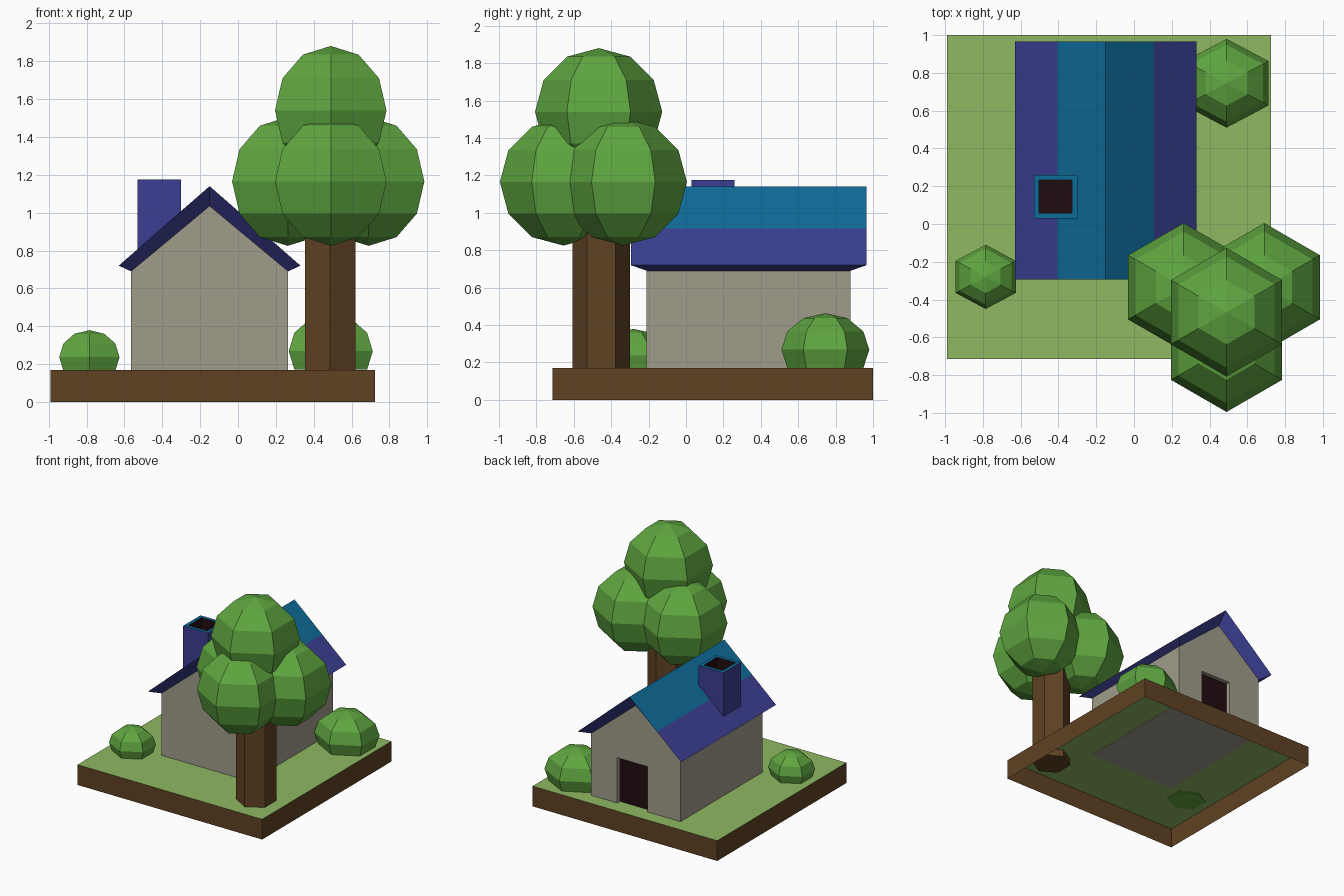
import bpy, bmesh, math

if "Cube" in bpy.data.objects:
    bpy.data.objects.remove(bpy.data.objects["Cube"])


def srgb(r, g, b):
    return tuple(((c / 255 + 0.055) / 1.055) ** 2.4 if c > 10 else c / 255 / 12.92
                 for c in (r, g, b)) + (1.0,)


def material(name, *rgb):
    m = bpy.data.materials.new(name)
    m.diffuse_color = srgb(*rgb)
    m.use_nodes = True
    m.node_tree.nodes["Principled BSDF"].inputs["Base Color"].default_value = m.diffuse_color
    return m


GRASS = material("grass_green", 143, 184, 98)
SOIL = material("brown", 96, 66, 35)
LEAF = material("leaf_green", 95, 166, 64)
WALL = material("warm_grey", 160, 156, 139)
INDIGO = material("indigo", 59, 63, 146)
TEAL = material("teal_blue", 14, 108, 154)
DARK = material("dark_maroon", 32, 12, 16)


def finish(name, bm, mats):
    bmesh.ops.recalc_face_normals(bm, faces=bm.faces)
    me = bpy.data.meshes.new(name)
    bm.to_mesh(me)
    bm.free()
    for m in mats:
        me.materials.append(m)
    ob = bpy.data.objects.new(name, me)
    bpy.context.collection.objects.link(ob)
    return ob


def box(x0, x1, y0, y1, z0, z1):
    bm = bmesh.new()
    bmesh.ops.create_cube(bm, size=1)
    for v in bm.verts:
        v.co = (x1 if v.co.x > 0 else x0, y1 if v.co.y > 0 else y0, z1 if v.co.z > 0 else z0)
    bm.normal_update()
    return bm


def facing(bm, z):
    return [f for f in bm.faces if f.normal.z * z > 0.9][0]


def prism(name, profile, y0, y1, mat):
    """Extrude an x-z outline along y."""
    bm = bmesh.new()
    face = bm.faces.new([bm.verts.new((x, y0, z)) for x, z in profile])
    new = bmesh.ops.extrude_face_region(bm, geom=[face], use_keep_orig=True)["geom"]
    for v in new:
        if isinstance(v, bmesh.types.BMVert):
            v.co.y = y1
    return finish(name, bm, [mat])


def hexagonal(name, loc, profile, mat, sx=1.0):
    """Six-sided lathe with corners on the y axis; profile is (radius, z)."""
    bm = bmesh.new()
    rings = [[bm.verts.new((loc[0] + sx * r * math.sin(k * math.pi / 3),
                            loc[1] + r * math.cos(k * math.pi / 3), loc[2] + z))
              for k in range(6)] for r, z in profile]
    for a, b in zip(rings, rings[1:]):
        for k in range(6):
            j = (k + 1) % 6
            bm.faces.new((a[k], a[j], b[j], b[k]))
    bm.faces.new(rings[0])
    bm.faces.new(rings[-1])
    bmesh.ops.remove_doubles(bm, verts=bm.verts, dist=1e-4)
    return finish(name, bm, [mat])


def ball(name, loc, r, rz, mat, low=-90, sx=1.0):
    prof = [(max(r * math.cos(math.radians(a)), 0.001), rz * math.sin(math.radians(a)))
            for a in range(low, 91, 30)]
    return hexagonal(name, loc, prof, mat, sx)


# Ground slab: open underneath, grass on top
bm = box(-0.99, 0.725, -0.715, 1.0, 0, 0.17)
top = facing(bm, 1)
top.material_index = 1
bmesh.ops.delete(bm, geom=[facing(bm, -1)], context='FACES_ONLY')
finish("ground_slab", bm, [SOIL, GRASS])

# House walls, with a doorway notched through the back layer
XL, XM, XR, EAVE = -0.565, -0.15, 0.265, 0.69
gable = [(XR, EAVE), (XM, 1.035), (XL, EAVE), (XL, 0.165)]
prism("house_walls", gable + [(XR, 0.165)], -0.21, 0.84, WALL)
prism("back_wall", gable + [(-0.26, 0.165), (-0.26, 0.55), (0.024, 0.55), (0.024, 0.165),
                            (XR, 0.165)], 0.84, 0.88, WALL)
finish("door", box(-0.26, 0.024, 0.838, 0.844, 0.165, 0.55), [DARK])

# Roof: outer slopes plus sloping trim back to the wall tops
outer = [(-0.63, 0.72), (-0.405, 0.917), (XM, 1.14), (0.105, 0.917), (0.33, 0.72)]
inner = [(XL, EAVE), (-0.37, 0.852), (XM, 1.035), (0.07, 0.852), (XR, EAVE)]
bm = bmesh.new()
rows = [[bm.verts.new((x, y, z)) for x, z in line]
        for line, y in ((inner, -0.21), (outer, -0.295), (outer, 0.965), (inner, 0.88))]
for i in range(3):
    for k in range(4):
        f = bm.faces.new((rows[i][k], rows[i][k + 1], rows[i + 1][k + 1], rows[i + 1][k]))
        f.material_index = int(i == 1 and k in (1, 2))
for k in (0, 4):
    bm.faces.new([row[k] for row in rows])
finish("roof", bm, [INDIGO, TEAL])

# Chimney with a teal rim and a dark flue
bm = box(-0.53, -0.30, 0.03, 0.26, 0.78, 1.175)
flue = facing(bm, 1)
for f in bmesh.ops.inset_region(bm, faces=[flue], thickness=0.04)["faces"]:
    f.material_index = 1
flue.material_index = 2
for f in bmesh.ops.inset_region(bm, faces=[flue], thickness=0.0001, depth=-0.08)["faces"]:
    f.material_index = 2
finish("chimney", bm, [INDIGO, TEAL, DARK])

# Tree
hexagonal("tree_trunk", (0.487, -0.453, 0), [(0.153, 0.11), (0.153, 1.1)], SOIL)
for name, loc in (("crown_top", (0.49, -0.467, 1.54)), ("crown_front", (0.49, -0.655, 1.165)),
                  ("crown_left", (0.263, -0.335, 1.165)), ("crown_right", (0.69, -0.335, 1.165))):
    ball(name, loc, 0.34, 0.34, LEAF)

# Bushes, cut off at ground level
ball("bush_front", (-0.785, -0.28, 0.237), 0.17, 0.142, LEAF, -30, 1.08)
ball("bush_back", (0.49, 0.745, 0.268), 0.235, 0.195, LEAF, -30, 1.09)
